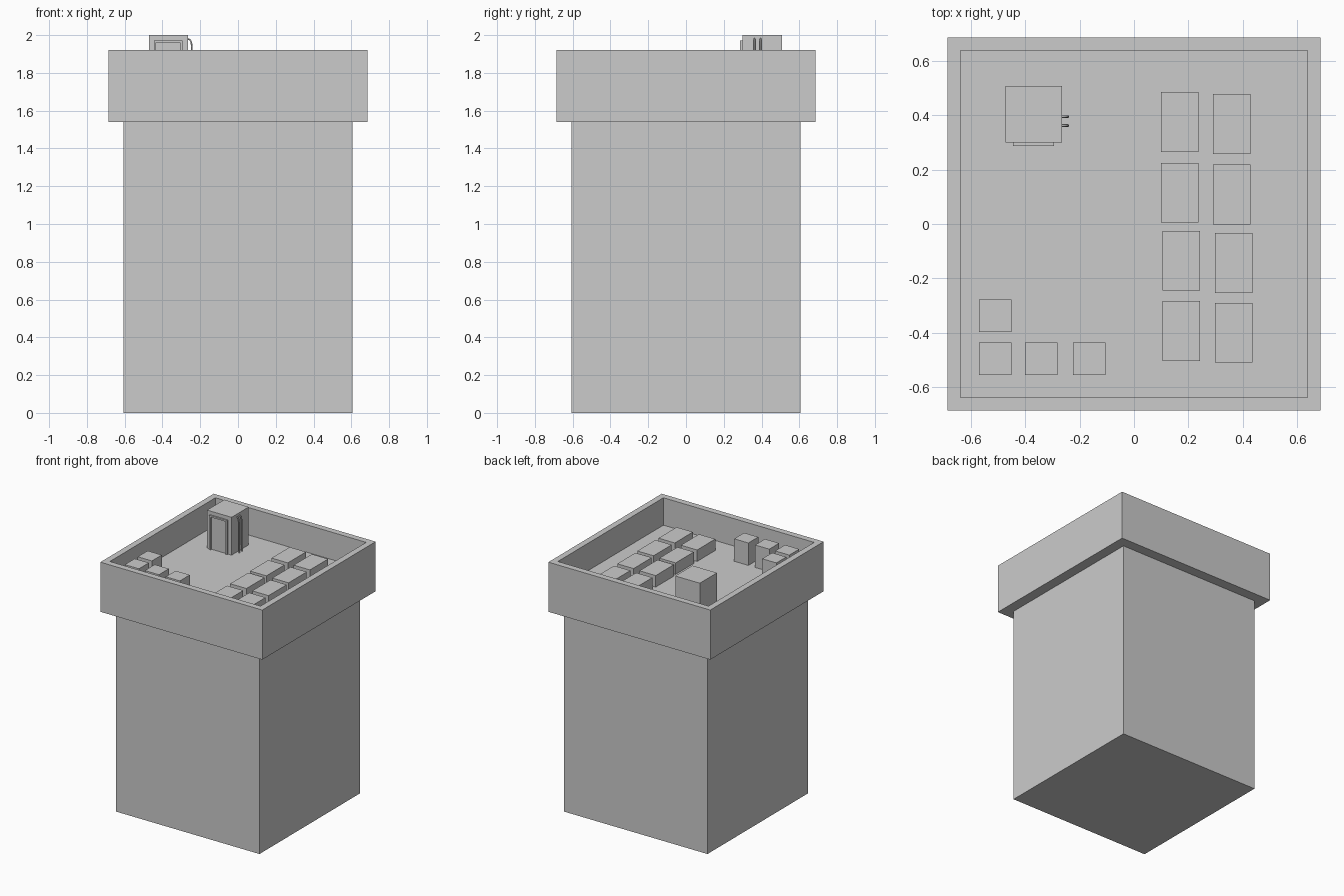
import bpy, bmesh
from mathutils import Vector

if "Cube" in bpy.data.objects:
    bpy.data.objects.remove(bpy.data.objects["Cube"])

FLOOR = 1.71


def box(name, x0, x1, y0, y1, z0, z1):
    bm = bmesh.new()
    bmesh.ops.create_cube(bm, size=1)
    lo, hi = Vector((x0, y0, z0)), Vector((x1, y1, z1))
    for v in bm.verts:
        v.co = Vector([lo[i] + (v.co[i] + 0.5) * (hi[i] - lo[i]) for i in range(3)])
    me = bpy.data.meshes.new(name)
    bm.to_mesh(me)
    bm.free()
    ob = bpy.data.objects.new(name, me)
    bpy.context.collection.objects.link(ob)
    return ob


# Building shaft
box("tower_body", -0.607, 0.607, -0.607, 0.607, 0, 1.54)

# Overhanging top storey with parapet: inset the top face and sink it
crown = box("parapet_storey", -0.686, 0.686, -0.686, 0.686, 1.54, 1.92)
bm = bmesh.new()
bm.from_mesh(crown.data)
bm.normal_update()
top = max(bm.faces, key=lambda f: f.calc_center_median().z)
bmesh.ops.inset_region(bm, faces=[top], thickness=0.067)
down = bmesh.ops.extrude_discrete_faces(bm, faces=[top])["faces"][0]
bmesh.ops.translate(bm, verts=down.verts, vec=(0, 0, FLOOR - 1.92))
bmesh.ops.recalc_face_normals(bm, faces=bm.faces)
bm.to_mesh(crown.data)
bm.free()

# Roof access hut
box("roof_hut", -0.472, -0.264, 0.299, 0.507, FLOOR, 2.0)

# Door frame on the hut front
for i, x in enumerate((-0.445, -0.306)):
    box(f"door_jamb_{i}", x, x + 0.012, 0.287, 0.299, FLOOR, 1.972)
box("door_lintel", -0.433, -0.306, 0.287, 0.299, 1.96, 1.972)

# Two bent pipes on the hut side
for i, y in enumerate((0.362, 0.395)):
    cu = bpy.data.curves.new(f"pipe_{i}", 'CURVE')
    cu.dimensions = '3D'
    cu.bevel_depth = 0.005
    cu.bevel_resolution = 1
    cu.use_fill_caps = True
    pts = [(-0.266, 1.98), (-0.255, 1.976), (-0.248, 1.963), (-0.244, 1.94), (-0.243, FLOOR)]
    sp = cu.splines.new('POLY')
    sp.points.add(len(pts) - 1)
    for p, (x, z) in zip(sp.points, pts):
        p.co = (x, y, z, 1)
    bpy.context.collection.objects.link(bpy.data.objects.new(f"pipe_{i}", cu))

# Low roof units in two columns
units = [(0.168, 0.375), (0.168, 0.115), (0.174, -0.135), (0.174, -0.394),
         (0.36, 0.368), (0.36, 0.109), (0.367, -0.143), (0.367, -0.4)]
for i, (x, y) in enumerate(units):
    box(f"roof_unit_{i}", x - 0.069, x + 0.069, y - 0.11, y + 0.11, FLOOR, 1.798)

# Small square vents in the front left corner
for i, (x, y) in enumerate([(-0.511, -0.338), (-0.511, -0.495), (-0.341, -0.495), (-0.164, -0.495)]):
    box(f"roof_vent_{i}", x - 0.06, x + 0.06, y - 0.06, y + 0.06, FLOOR, 1.882)
